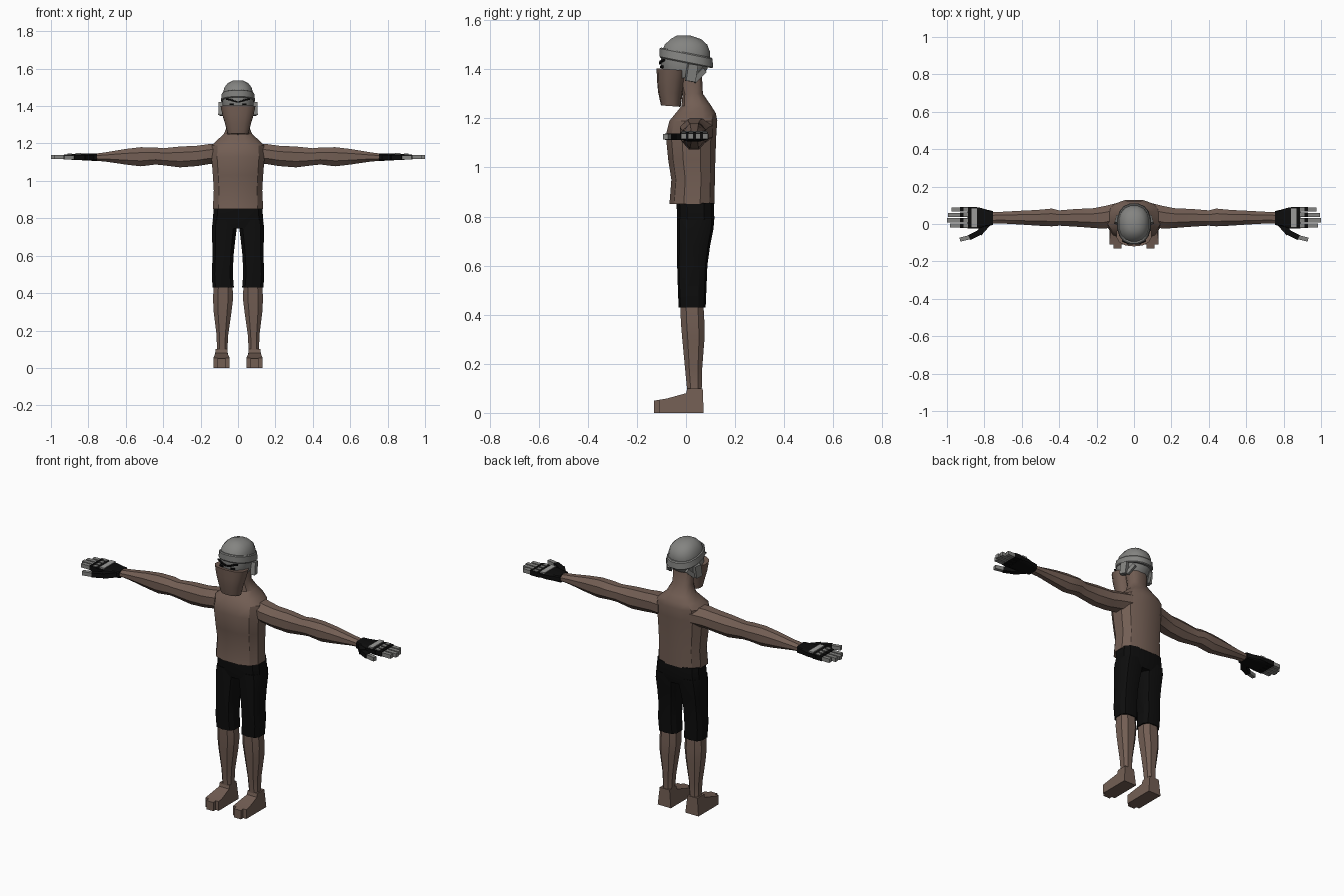
import bpy, bmesh, math
from mathutils import Matrix, Vector

cube = bpy.data.objects.get("Cube")
if cube:
    bpy.data.objects.remove(cube, do_unlink=True)


def material(name, rgb):
    m = bpy.data.materials.new(name)
    m.use_nodes = True
    m.diffuse_color = (*rgb, 1)
    bsdf = m.node_tree.nodes["Principled BSDF"]
    bsdf.inputs["Base Color"].default_value = (*rgb, 1)
    bsdf.inputs["Roughness"].default_value = 0.8
    return m


SKIN = material("brown skin", (0.17, 0.112, 0.088))
BLACK = material("black cloth", (0.004, 0.004, 0.004))
GREY = material("grey", (0.23, 0.23, 0.22))
PALE = material("pale grey", (0.33, 0.33, 0.32))


def finish(name, bm, mats, mirror=False, smooth=32):
    bmesh.ops.recalc_face_normals(bm, faces=bm.faces)
    mesh = bpy.data.meshes.new(name)
    bm.to_mesh(mesh)
    bm.free()
    for m in mats:
        mesh.materials.append(m)
    ob = bpy.data.objects.new(name, mesh)
    bpy.context.collection.objects.link(ob)
    if mirror:
        ob.modifiers.new("mirror", "MIRROR")
    bpy.ops.object.select_all(action="DESELECT")
    ob.select_set(True)
    bpy.context.view_layer.objects.active = ob
    bpy.ops.object.shade_smooth_by_angle(angle=math.radians(smooth))
    return ob


def loft(name, sections, mat, n=12, p=2.6, axis="z", shear=0, mirror=False):
    """Skin rings (position, a_min, a_max, b_min, b_max) of rounded sections."""
    bm = bmesh.new()
    rings = []
    for pos, a0, a1, b0, b1 in sections:
        ring = []
        for i in range(n):
            t = 2 * math.pi * (i + 0.5) / n
            c, s = math.cos(t), math.sin(t)
            a = (a0 + a1) / 2 + (a1 - a0) / 2 * math.copysign(abs(c) ** (2 / p), c)
            b = (b0 + b1) / 2 + (b1 - b0) / 2 * math.copysign(abs(s) ** (2 / p), s)
            co = (a, b, pos + shear * b) if axis == "z" else (pos, a, b)
            ring.append(bm.verts.new(co))
        rings.append(ring)
    for lo, hi in zip(rings, rings[1:]):
        for i in range(n):
            j = (i + 1) % n
            bm.faces.new((lo[i], lo[j], hi[j], hi[i]))
    bm.faces.new(rings[0])
    bm.faces.new(rings[-1])
    return finish(name, bm, [mat], mirror)


def box(name, centre, size, mat, yaw=0, roll=0, pitch=0, mirror=True):
    bm = bmesh.new()
    bmesh.ops.create_cube(bm, size=1)
    turn = Matrix.Rotation(yaw, 4, "Z") @ Matrix.Rotation(roll, 4, "Y") @ Matrix.Rotation(pitch, 4, "X")
    bm.transform(Matrix.Translation(centre) @ turn @ Matrix.Diagonal((*size, 1)))
    return finish(name, bm, [mat], mirror)


# Torso with sloping shoulders and neck
loft("torso", [
    (0.85, -.138, .138, -.07, .118), (0.95, -.133, .133, -.062, .12),
    (1.03, -.138, .138, -.075, .122), (1.13, -.146, .146, -.085, .126),
    (1.19, -.142, .142, -.07, .13), (1.22, -.112, .112, -.045, .124),
    (1.25, -.078, .078, -.02, .105), (1.30, -.056, .056, -.015, .07),
    (1.40, -.06, .06, -.04, .065)], SKIN)

# Arms
loft("arm", [
    (0.10, -.02, .115, 1.09, 1.205), (0.16, -.03, .10, 1.085, 1.20),
    (0.22, -.025, .088, 1.075, 1.192), (0.31, -.018, .084, 1.068, 1.188),
    (0.40, -.012, .076, 1.08, 1.178), (0.44, -.016, .086, 1.084, 1.182),
    (0.52, -.012, .078, 1.074, 1.184), (0.60, -.006, .074, 1.084, 1.174),
    (0.70, 0, .068, 1.10, 1.156), (0.775, 0, .066, 1.108, 1.145)],
    SKIN, n=8, p=2.1, axis="x", mirror=True)

# Gloved hands
loft("glove", [
    (0.755, -.006, .07, 1.105, 1.148), (0.79, -.012, .078, 1.108, 1.146),
    (0.83, -.024, .09, 1.11, 1.146), (0.89, -.024, .092, 1.112, 1.143)],
    BLACK, n=12, p=5, axis="x", mirror=True)
box("knuckle_plate", (.855, .034, 1.145), (.03, .105, .008), PALE)
for i, tip in enumerate((.985, 1.0, .995, .975)):
    y = -.009 + i * .029
    box(f"finger_base_{i}", (.90, y, 1.128), (.06, .025, .028), BLACK)
    box(f"finger_tip_{i}", ((.92 + tip) / 2, y, 1.127), (tip - .92, .022, .022), GREY)
    box(f"finger_guard_{i}", (.90, y, 1.142), (.025, .02, .007), GREY)
thumb = [(.785, .0), (.825, -.045), (.875, -.07), (.925, -.082)]
for i, (p0, p1) in enumerate(zip(thumb, thumb[1:])):
    a, b = Vector((*p0, 1.125)), Vector((*p1, 1.125))
    d = b - a
    box(f"thumb_{i}", (a + b) / 2, (d.length + .012, .034 - .006 * i, .028 - .003 * i),
        GREY if i == 2 else BLACK, yaw=math.atan2(d.y, d.x))

# Knee-length shorts
loft("shorts_seat", [
    (0.745, -.125, .125, -.03, .105), (0.79, -.138, .138, -.038, .117),
    (0.856, -.132, .132, -.04, .115)], BLACK, p=3.4)
loft("shorts_leg", [
    (0.43, .02, .138, -.03, .08), (0.50, .026, .142, -.033, .083),
    (0.60, .022, .138, -.036, .087), (0.68, .013, .14, -.036, .098),
    (0.75, .004, .142, -.037, .112), (0.79, .004, .136, -.037, .115)],
    BLACK, n=10, p=3, mirror=True)

# Lower legs and feet
loft("lower_leg", [
    (0.04, .05, .122, .0, .07), (0.10, .055, .114, .002, .066),
    (0.18, .05, .117, -.006, .068), (0.30, .032, .133, -.018, .078),
    (0.37, .023, .137, -.024, .078), (0.44, .026, .133, -.026, .074)],
    SKIN, n=8, mirror=True)


def foot():
    bm = bmesh.new()
    outline = [(-.13, 0), (-.13, .05), (-.08, .058), (.0, .08), (.005, .10), (.068, .10), (.072, 0)]
    sides = [[bm.verts.new((x, y, z)) for y, z in outline] for x in (.046, .13)]
    for s in sides:
        bm.faces.new(s)
    for i in range(len(outline)):
        j = (i + 1) % len(outline)
        bm.faces.new((sides[0][i], sides[0][j], sides[1][j], sides[1][i]))
    for v in bm.verts:  # narrow ankle and rounded toe
        if v.co.z > .07:
            v.co.x = .09 + (v.co.x - .09) * .75
    corners = [e for e in bm.edges if all(v.co.y < -.12 for v in e.verts)
               and abs(e.verts[0].co.x - e.verts[1].co.x) < .01]
    bmesh.ops.bevel(bm, geom=corners, offset=.02, segments=2, affect="EDGES")
    finish("foot", bm, [SKIN], True)


foot()

# Head, cap and band
loft("head", [
    (1.365, -.07, .07, -.09, .06), (1.40, -.083, .083, -.102, .088),
    (1.44, -.085, .085, -.104, .10), (1.47, -.082, .082, -.102, .10),
    (1.50, -.074, .074, -.088, .088), (1.523, -.055, .055, -.064, .062),
    (1.537, -.026, .026, -.038, .02)], GREY, n=16, p=2.3)
loft("cap_band", [
    (1.425, -.088, .088, -.104, .108), (1.43, -.092, .092, -.109, .112),
    (1.463, -.088, .088, -.109, .11), (1.468, -.083, .083, -.103, .105)],
    GREY, n=16, p=2.3, shear=-.2)

# Face covering that hangs below the chin
loft("face_cloth", [
    (1.245, -.056, .056, -.102, -.022), (1.30, -.07, .07, -.114, -.014),
    (1.345, -.084, .084, -.118, -.004), (1.395, -.095, .095, -.12, .008)],
    SKIN, n=14, p=2.4, shear=-.15 * .5)

# Ears and the strap behind them
box("ear", (.088, .022, 1.385), (.024, .04, .07), GREY, yaw=.25, pitch=-.15)
box("ear_strap", (.066, .052, 1.375), (.016, .065, .022), GREY, yaw=.4, pitch=.75)

# Frowning brows and eyes
box("brow_inner", (.018, -.105, 1.426), (.03, .009, .008), BLACK, yaw=.08, roll=-.25)
box("brow_outer", (.046, -.097, 1.434), (.036, .009, .008), BLACK, yaw=.4, roll=-.2)
box("eye", (.035, -.099, 1.41), (.022, .009, .009), BLACK, yaw=.25)
